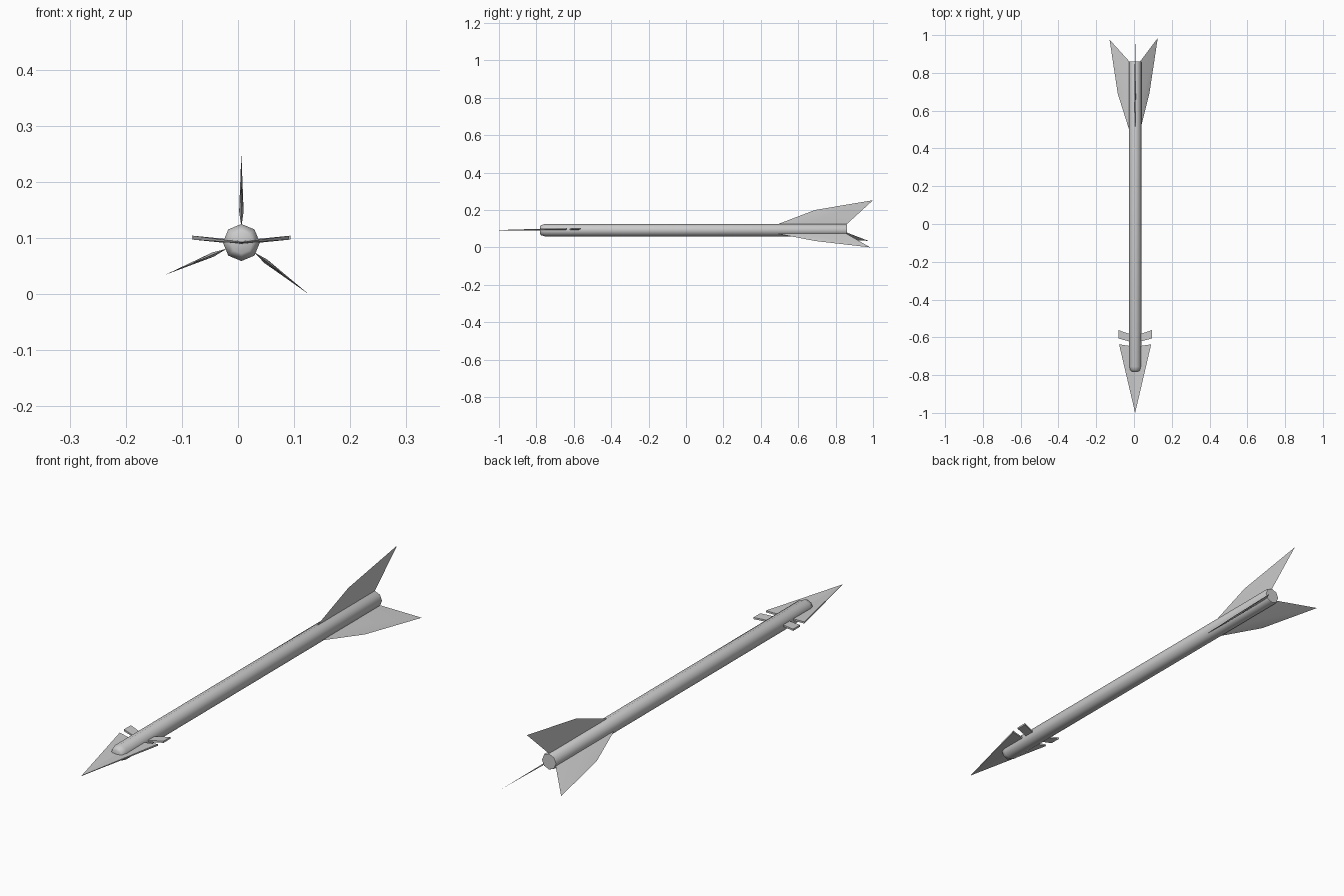
import bpy, bmesh
from math import cos, sin, pi, radians

if "Cube" in bpy.data.objects:
    bpy.data.objects.remove(bpy.data.objects["Cube"])

CX, CZ = 0.006, 0.092  # shaft axis


def make(name, verts, faces, smooth=None):
    me = bpy.data.meshes.new(name)
    me.from_pydata(verts, [], faces)
    bm = bmesh.new()
    bm.from_mesh(me)
    bmesh.ops.recalc_face_normals(bm, faces=bm.faces)
    bm.to_mesh(me)
    bm.free()
    ob = bpy.data.objects.new(name, me)
    bpy.context.collection.objects.link(ob)
    if smooth:
        bpy.ops.object.select_all(action='DESELECT')
        ob.select_set(True)
        bpy.context.view_layer.objects.active = ob
        bpy.ops.object.shade_smooth_by_angle(angle=radians(smooth))
    return ob


# Shaft: eight-sided rod with a slightly rounded nose
rings = [(-0.78, 0.020), (-0.775, 0.027), (-0.755, 0.033), (0.855, 0.033), (0.86, 0.031)]
N = 8
verts = [(CX + r * cos(2 * pi * i / N), y, CZ + r * sin(2 * pi * i / N))
         for y, r in rings for i in range(N)]
faces = [(k * N + i, k * N + (i + 1) % N, (k + 1) * N + (i + 1) % N, (k + 1) * N + i)
         for k in range(len(rings) - 1) for i in range(N)]
faces += [tuple(range(N)), tuple(range((len(rings) - 1) * N, len(rings) * N))]
make("shaft", verts, faces, 50)


# Fletching: three thin vanes, thickest at a point near the root
def vane(name, angle, mid_r, tip_r, tip_y):
    a = radians(angle)
    outline = [(0.48, 0.028), (0.69, mid_r), (tip_y, tip_r), (0.855, 0.028)]
    pts = [(y, r, 0) for y, r in outline] + [(0.70, 0.055, 0.004), (0.70, 0.055, -0.004)]
    verts = [(CX + r * cos(a) - t * sin(a), y, CZ + r * sin(a) + t * cos(a)) for y, r, t in pts]
    faces = [(i, (i + 1) % 4, p) for p in (4, 5) for i in range(4)]
    make(name, verts, faces, 30)


vane("top_vane", 90, 0.108, 0.16, 1.0)
vane("right_vane", -37.5, 0.095, 0.151, 0.985)
vane("left_vane", 203, 0.10, 0.147, 0.976)


# Flat blades: both halves tilt up slightly away from the shaft
def blade(name, pts, polys):
    n = len(pts)
    verts = [(CX + x, y, CZ + 0.1 * abs(x) + s * t) for s in (1, -1) for x, y, t in pts]
    faces = [tuple(p) for p in polys] + [tuple(i + n for i in p) for p in polys]
    edges = [(p[i], p[(i + 1) % len(p)]) for p in polys for i in range(len(p))]
    rim = [(a, b) for a, b in edges if (b, a) not in edges]
    faces += [(a, b, b + n, a + n) for a, b in rim]
    make(name, verts, faces)


# Arrowhead
blade("arrowhead",
      [(0, -1.0, 0.0008), (0.085, -0.637, 0.0035), (0, -0.65, 0.0035), (-0.085, -0.637, 0.0035)],
      [(0, 1, 2), (0, 2, 3)])

# Swept crossbar behind the arrowhead
blade("crossbar",
      [(-0.088, -0.562, 0.0035), (-0.088, -0.606, 0.0035), (0, -0.63, 0.0035),
       (0.088, -0.606, 0.0035), (0.088, -0.562, 0.0035), (0, -0.592, 0.0035)],
      [(0, 1, 2, 5), (5, 2, 3, 4)])
